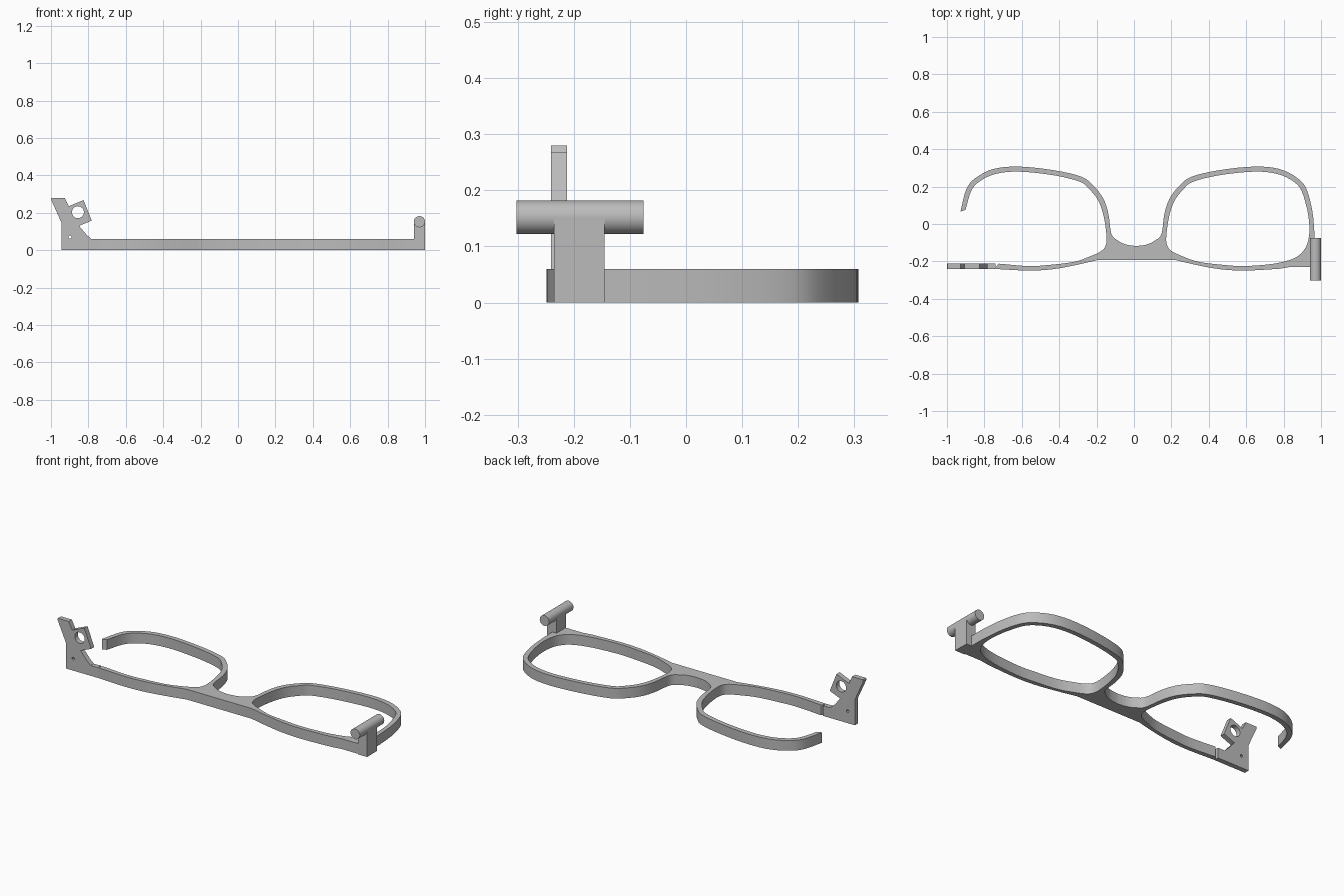
import bpy, math
from mathutils import Vector

cube = bpy.data.objects.get("Cube")
if cube:
    bpy.data.objects.remove(cube, do_unlink=True)

grey = bpy.data.materials.new("plain grey")
grey.use_nodes = True
grey.diffuse_color = (0.5, 0.5, 0.5, 1)
grey.node_tree.nodes["Principled BSDF"].inputs["Base Color"].default_value = (0.5, 0.5, 0.5, 1)


def smooth(points, steps=4):
    """Resample an open run of points along a Catmull-Rom curve."""
    p = [Vector(q) for q in points]
    p = [2 * p[0] - p[1]] + p + [2 * p[-1] - p[-2]]
    out = []
    for a, b, c, d in zip(p, p[1:], p[2:], p[3:]):
        for i in range(steps):
            t = i / steps
            out.append(0.5 * (2 * b + (c - a) * t + (2 * a - 5 * b + 4 * c - d) * t ** 2
                              + (3 * b - a - 3 * c + d) * t ** 3))
    return [tuple(q) for q in out] + [tuple(p[-2])]


def mirror(points):
    return [(-x, y) for x, y in points]


def circle(cx, cy, r, n=32):
    return [(cx + r * math.cos(math.tau * i / n), cy + r * math.sin(math.tau * i / n))
            for i in range(n)]


def finish(obj):
    obj.data.materials.clear()
    obj.data.materials.append(grey)
    bpy.ops.object.select_all(action='DESELECT')
    obj.select_set(True)
    bpy.context.view_layer.objects.active = obj
    bpy.ops.object.shade_smooth_by_angle(angle=math.radians(30))


def extrude_outline(name, loops, depth, location, rotation=(0, 0, 0)):
    """Fill an outline, with any further loops as holes, and thicken it."""
    curve = bpy.data.curves.new(name, 'CURVE')
    curve.dimensions = '2D'
    curve.fill_mode = 'BOTH'
    curve.extrude = depth / 2
    for loop in loops:
        spline = curve.splines.new('POLY')
        spline.points.add(len(loop) - 1)
        for point, (x, y) in zip(spline.points, loop):
            point.co = (x, y, 0, 1)
        spline.use_cyclic_u = True
    obj = bpy.data.objects.new(name, curve)
    bpy.context.collection.objects.link(obj)
    obj.location, obj.rotation_euler = location, rotation
    bpy.ops.object.select_all(action='DESELECT')
    obj.select_set(True)
    bpy.context.view_layer.objects.active = obj
    bpy.ops.object.convert(target='MESH')
    finish(bpy.context.object)


# Half outlines, measured from the middle of the bridge
upper = [(0, -.118), (.055, -.11), (.1, -.088), (.134, -.053), (.149, .05), (.176, .134),
         (.23, .205), (.295, .253), (.445, .288), (.631, .307), (.765, .294), (.86, .246),
         (.909, .187), (.941, .066)]
lower = [(.21, -.193), (.33, -.221), (.45, -.242), (.58, -.249), (.76, -.24)]
inner = [(.914, .075), (.884, .175), (.84, .227), (.755, .267), (.631, .28), (.445, .261),
         (.305, .227), (.255, .19), (.204, .125), (.176, .045), (.161, -.05), (.162, -.107),
         (.187, -.144), (.255, -.176), (.337, -.203), (.47, -.219), (.577, -.225), (.737, -.212)]
lens_corner = [(.845, -.182), (.9, -.134), (.922, -.07), (.924, 0)]

# Frame: closed left rim, bridge, and right rim left open at its outer end
left_side = smooth(upper + [(.953, -.064)]) + [(.954, -.23), (.82, -.23)] + smooth(lower)[::-1]
right_side = (mirror(smooth(lower)) + mirror(smooth(inner))[::-1]
              + mirror(smooth(upper))[:0:-1])
lens_hole = smooth(inner + lens_corner + inner[:1])[:-1]
extrude_outline("spectacle_frame", [left_side + right_side, lens_hole], 0.06, (.013, 0, .03))

# Upright hinge plate on the right end
plate = [(-.945, 0), (-.74, 0), (-.74, .06), (-.785, .06), (-.812, .085), (-.85, .13),
         (-.782, .158), (-.826, .268), (-.905, .235), (-.927, .28), (-.997, .28),
         (-1, .272), (-.945, .15)]
extrude_outline("hinge_plate", [plate, circle(-.856, .203, .032), circle(-.898, .07, .008, 12)],
                0.029, (0, -.2265, 0), (math.pi / 2, 0, 0))

# Post and crossbar on the left end
bpy.ops.mesh.primitive_cube_add(size=1, location=(.97, -.19, .076))
post = bpy.context.object
post.name = "hinge_post"
post.scale = (.06, .09, .152)
finish(post)

bpy.ops.mesh.primitive_cylinder_add(vertices=48, radius=.03, depth=.226,
                                    location=(.97, -.189, .152), rotation=(math.pi / 2, 0, 0))
bar = bpy.context.object
bar.name = "hinge_bar"
finish(bar)
